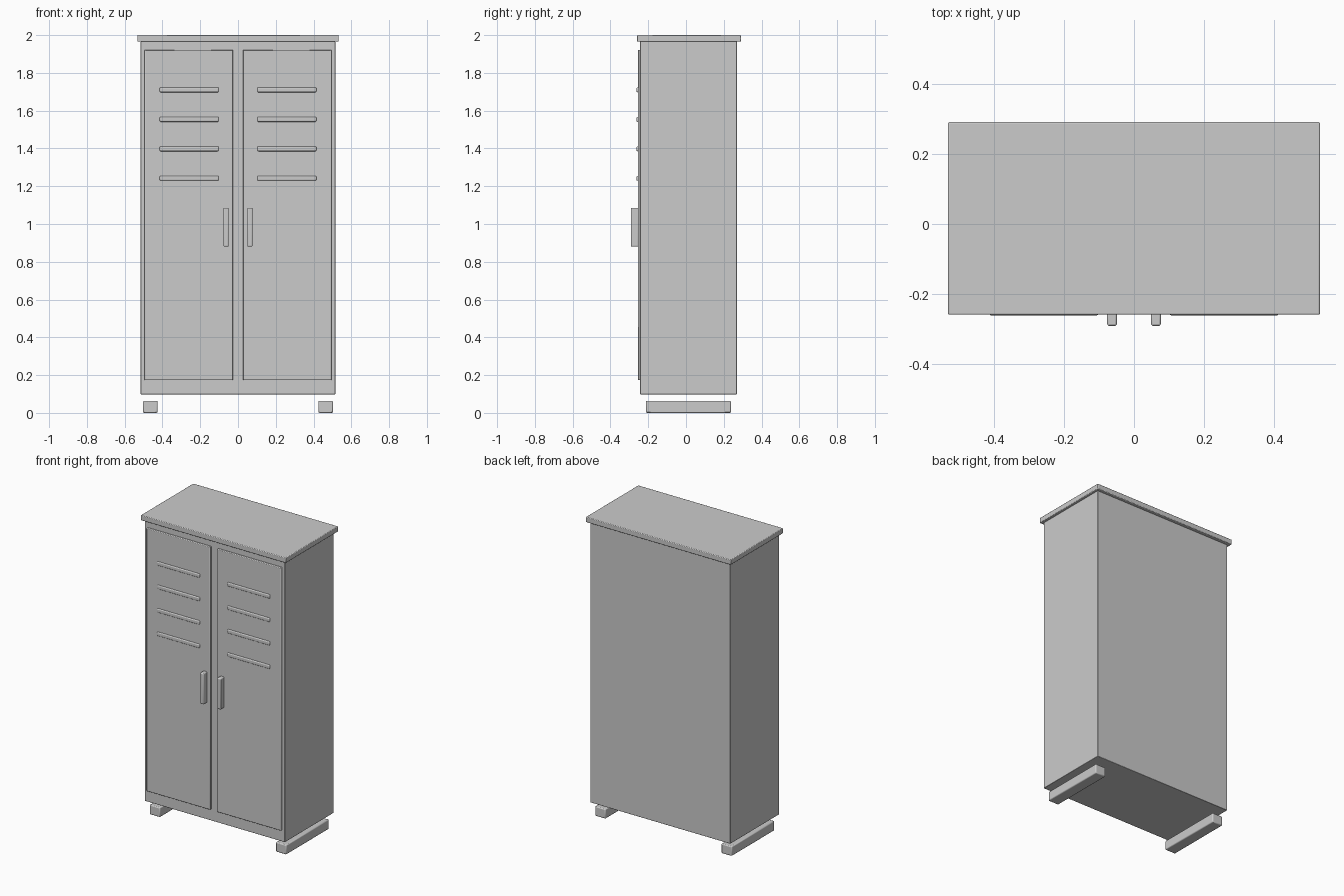
import bpy

cube = bpy.data.objects.get("Cube")
if cube:
    bpy.data.objects.remove(cube, do_unlink=True)

metal = bpy.data.materials.new("light_grey_metal")
metal.use_nodes = True
grey = (0.6, 0.6, 0.6, 1)
metal.diffuse_color = grey
metal.node_tree.nodes["Principled BSDF"].inputs["Base Color"].default_value = grey


def box(name, x, y, z, bevel, segments=2):
    """Bevelled box from (min, max) ranges on each axis."""
    ranges = (x, y, z)
    bpy.ops.mesh.primitive_cube_add(size=1, location=[(a + b) / 2 for a, b in ranges])
    ob = bpy.context.object
    ob.name = name
    ob.scale = [abs(b - a) for a, b in ranges]
    bpy.ops.object.transform_apply(location=False, rotation=False, scale=True)
    ob.data.materials.append(metal)
    mod = ob.modifiers.new("Rounded edges", "BEVEL")
    mod.width = bevel
    mod.segments = segments
    bpy.ops.object.shade_smooth_by_angle()
    return ob


# Cabinet shell and overhanging lid
box("cabinet_body", (-0.515, 0.515), (-0.243, 0.27), (0.098, 1.967), 0.003)
box("top_lid", (-0.533, 0.533), (-0.26, 0.292), (1.965, 2.0), 0.004)

# Mirrored doors, vent slats, handles and feet
for side, s in (("left", 1), ("right", -1)):
    def span(a, b):
        return (s * a, s * b)

    box(side + "_door", span(0.026, 0.495), (-0.255, -0.24), (0.173, 1.922), 0.004)
    for i in range(4):
        z = 1.71 - i * 0.156
        box(f"{side}_vent_slat_{i + 1}", span(0.102, 0.415),
            (-0.262, -0.245), (z - 0.013, z + 0.013), 0.006, 3)
    box(side + "_handle", span(0.049, 0.077), (-0.292, -0.25), (0.88, 1.086), 0.006, 3)
    box(side + "_foot", span(0.426, 0.503), (-0.212, 0.238), (0, 0.064), 0.006)
